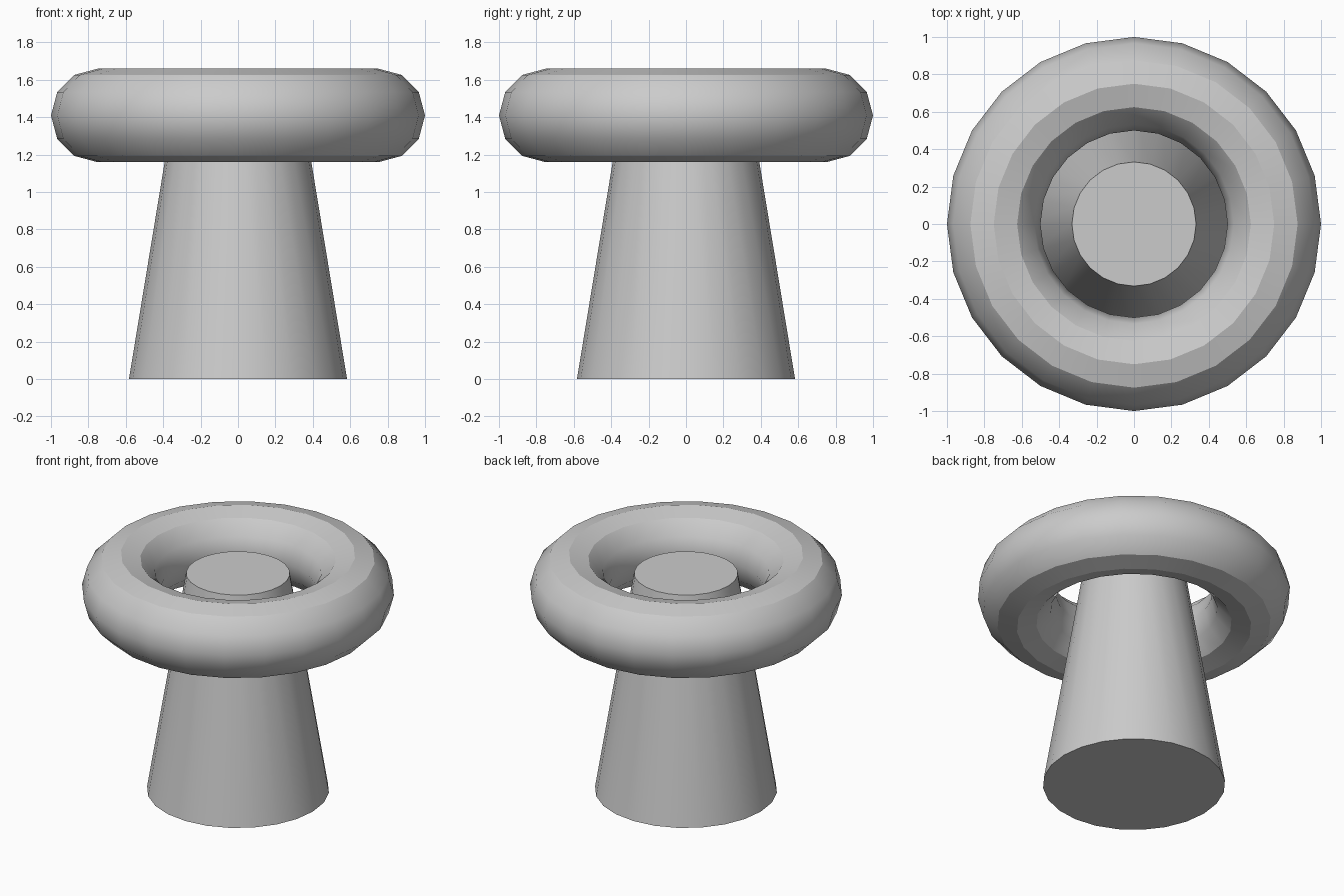
import bpy

if "Cube" in bpy.data.objects:
    bpy.data.objects.remove(bpy.data.objects["Cube"])

TOP = 1.525  # height of the tapered column


def finish(name):
    ob = bpy.context.object
    ob.name = name
    bpy.ops.object.shade_smooth_by_angle()
    return ob


# Tapered column with flat end caps
bpy.ops.mesh.primitive_cone_add(vertices=24, radius1=0.583, radius2=0.332,
                                depth=TOP, location=(0, 0, TOP / 2))
finish("tapered_column")

# Ring floating around the top of the column
bpy.ops.mesh.primitive_torus_add(major_segments=24, minor_segments=12,
                                 major_radius=0.75, minor_radius=0.25,
                                 location=(0, 0, 1.409))
finish("floating_ring")
